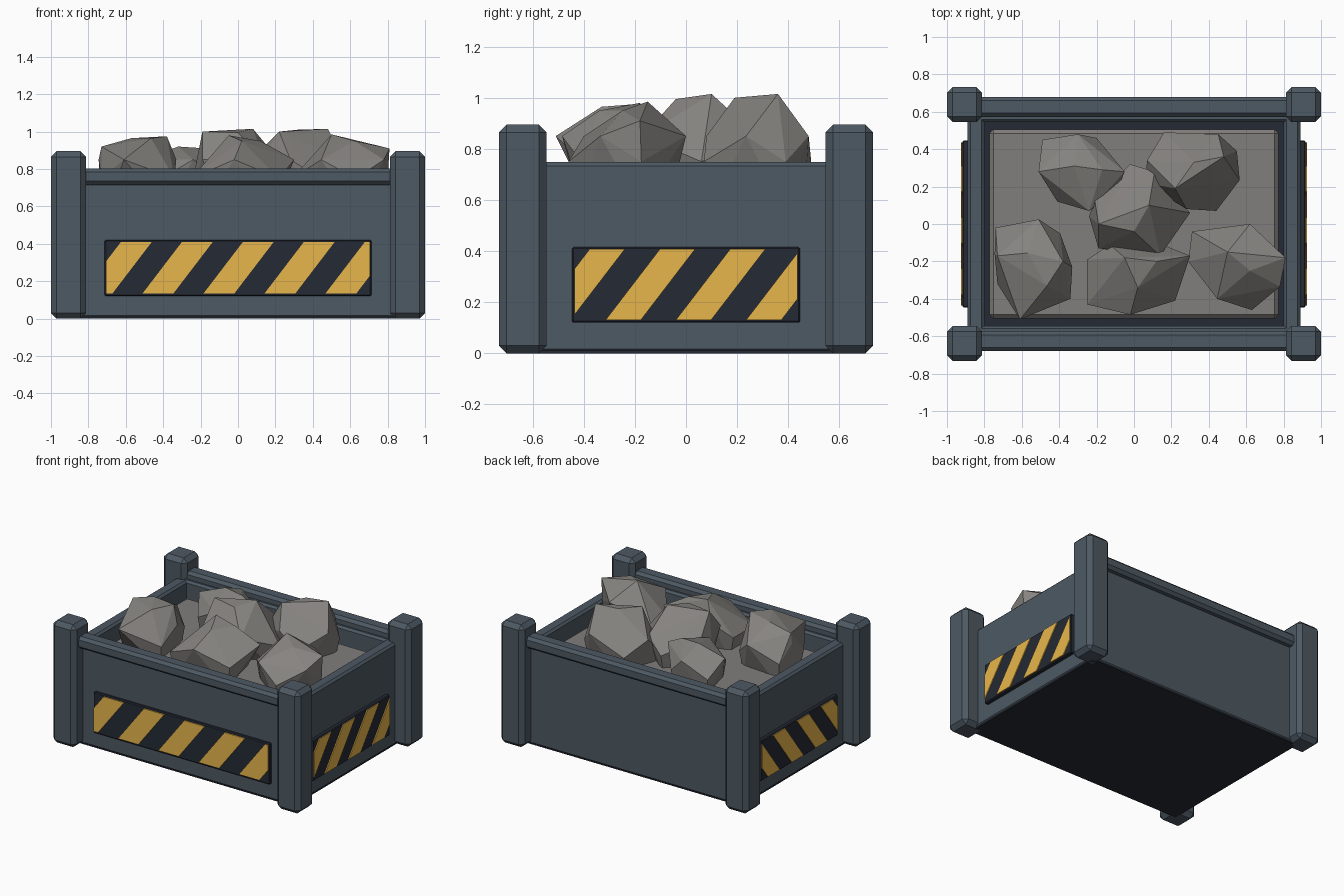
import bpy, bmesh
from mathutils import Vector

if "Cube" in bpy.data.objects:
    bpy.data.objects.remove(bpy.data.objects["Cube"])


def material(name, rgb):
    m = bpy.data.materials.new(name)
    m.diffuse_color = (*rgb, 1)
    m.use_nodes = True
    m.node_tree.nodes["Principled BSDF"].inputs["Base Color"].default_value = m.diffuse_color
    return m


STEEL = material("steel", (0.075, 0.10, 0.125))
DARK = material("dark_panel", (0.018, 0.023, 0.035))
YELLOW = material("hazard_yellow", (0.80, 0.47, 0.07))
STONE = material("stone", (0.24, 0.23, 0.215))
GRAVEL = material("gravel", (0.22, 0.21, 0.20))


def finish(name, bm, mat):
    bmesh.ops.recalc_face_normals(bm, faces=bm.faces)
    me = bpy.data.meshes.new(name)
    bm.to_mesh(me)
    bm.free()
    me.materials.append(mat)
    ob = bpy.data.objects.new(name, me)
    bpy.context.collection.objects.link(ob)
    return ob


def box(name, lo, hi, mat, bevel=0.0):
    """Chamfered box between two corners."""
    lo, hi = Vector(lo), Vector(hi)
    lo, hi = [Vector(map(f, lo, hi)) for f in (min, max)]
    bm = bmesh.new()
    bmesh.ops.create_cube(bm, size=1)
    for v in bm.verts:
        v.co = (lo + hi) / 2 + v.co * (hi - lo)
    if bevel:
        bmesh.ops.bevel(bm, geom=bm.edges[:], offset=bevel, segments=1,
                        affect='EDGES', profile=0.5)
    return finish(name, bm, mat)


def stripes(name, starts, width, shear, half, z0, z1, place):
    """Slanted stripes clipped to +-half; place(u, z, d) maps to 3D."""
    bm = bmesh.new()
    for s in starts:
        part = bmesh.new()
        quad = [(s, z0), (s + width, z0), (s + width + shear, z1), (s + shear, z1)]
        part.faces.new([part.verts.new((u, 0, z)) for u, z in quad])
        for sx in (-1, 1):
            bmesh.ops.bisect_plane(part, geom=part.verts[:] + part.edges[:] + part.faces[:],
                                   plane_co=(sx * half, 0, 0), plane_no=(sx, 0, 0),
                                   clear_outer=True)
        for f in part.faces:
            pts = [(v.co.x, v.co.z) for v in f.verts]
            a = [bm.verts.new(place(u, z, 0)) for u, z in pts]
            b = [bm.verts.new(place(u, z, 1)) for u, z in pts]
            bm.faces.new(a)
            bm.faces.new(b)
            for i in range(len(a)):
                j = (i + 1) % len(a)
                bm.faces.new((a[i], a[j], b[j], b[i]))
        part.free()
    return finish(name, bm, YELLOW)


def rock(name, outline, tops):
    """Convex stone: plan outline, tapered foot, and a few crown points."""
    bm = bmesh.new()
    n = len(outline)
    cx = sum(p[0] for p in outline) / n
    cy = sum(p[1] for p in outline) / n
    for i, (x, y) in enumerate(outline):
        bm.verts.new((x, y, 0.85 if i % 2 else 0.75))
        if i % 2 == 0:
            bm.verts.new((cx + (x - cx) * 0.86, cy + (y - cy) * 0.86, 0.58))
    for p in tops:
        bm.verts.new(p)
    res = bmesh.ops.convex_hull(bm, input=bm.verts[:])
    junk = {g for g in res["geom_interior"] + res["geom_unused"]
            if isinstance(g, bmesh.types.BMVert)}
    bmesh.ops.delete(bm, geom=list(junk), context='VERTS')
    return finish(name, bm, STONE)


# Tray floor and corner posts
box("floor", (-0.883, -0.625, 0), (0.883, 0.625, 0.10), DARK)
for sx, nx in ((-1, "left"), (1, "right")):
    for sy, ny in ((-1, "front"), (1, "back")):
        box(f"{ny}_{nx}_post", (sx * 0.812, sy * 0.545, 0), (sx, sy * 0.732, 0.895), STEEL, 0.03)

# Long walls with top rails, short end walls
for s, n in ((-1, "front"), (1, "back")):
    box(f"{n}_wall", (-0.87, s * 0.545, 0.002), (0.87, s * 0.632, 0.75), STEEL, 0.015)
    box(f"{n}_rail", (-0.86, s * 0.573, 0.715), (0.86, s * 0.68, 0.803), STEEL, 0.02)
for s, n in ((-1, "left"), (1, "right")):
    box(f"{n}_wall", (s * 0.80, -0.6, 0.002), (s * 0.89, 0.6, 0.748), STEEL, 0.015)

# Hazard panels with raised stripes
box("front_panel", (-0.713, -0.62, 0.12), (0.713, -0.652, 0.42), DARK, 0.006)
stripes("front_stripes", [-0.836 + 0.326 * i for i in range(5)], 0.165, 0.21, 0.705,
        0.135, 0.41, lambda u, z, d: (u, -0.644 - 0.016 * d, z))
for s, n in ((-1, "left"), (1, "right")):
    box(f"{n}_panel", (s * 0.88, -0.446, 0.12), (s * 0.918, 0.446, 0.416), DARK, 0.006)
    stripes(f"{n}_stripes", [-0.59 + 0.275 * i for i in range(4)], 0.138, 0.213, 0.437,
            0.13, 0.408, lambda u, z, d, s=s: (s * (0.91 + 0.015 * d), u, z))

# Gravel bed and loose stones
box("gravel_bed", (-0.772, -0.505, 0.08), (0.772, 0.505, 0.655), GRAVEL, 0.02)
rock("back_left_rock",
     [(-.49, .45), (-.3, .48), (-.2, .46), (-.05, .28), (-.1, .16), (-.24, .07), (-.41, .12), (-.51, .28)],
     [(-.32, .31, .92), (-.17, .29, .91)])
rock("back_right_rock",
     [(.16, .49), (.45, .48), (.55, .39), (.565, .235), (.44, .07), (.28, .08), (.06, .22), (.07, .34)],
     [(.22, .19, 1.0), (.48, .36, 1.015), (.32, .33, 1.01)])
rock("centre_rock",
     [(-.02, .32), (.11, .28), (.3, .06), (.14, -.17), (-.05, -.13), (-.19, -.13), (-.24, .04), (-.21, .13)],
     [(-.19, .0, 1.0), (.08, .1, 1.015), (0, -.04, .995)])
rock("front_left_rock",
     [(-.74, -.02), (-.51, .025), (-.395, -.05), (-.33, -.23), (-.34, -.4), (-.61, -.51), (-.73, -.32), (-.745, -.16)],
     [(-.57, -.155, .965), (-.38, -.2, .975), (-.465, -.33, .965), (-.73, -.17, .92)])
rock("front_middle_rock",
     [(-.25, -.19), (-.13, -.11), (.15, -.11), (.3, -.17), (.22, -.41), (-.02, -.485), (-.25, -.43)],
     [(-.05, -.18, .98), (.12, -.2, .95), (.02, -.34, .95)])
rock("front_right_rock",
     [(.31, -.04), (.62, 0), (.8, -.175), (.78, -.335), (.63, -.46), (.445, -.4), (.29, -.2)],
     [(.5, -.15, .985), (.62, -.25, .95), (.81, -.18, .91)])
